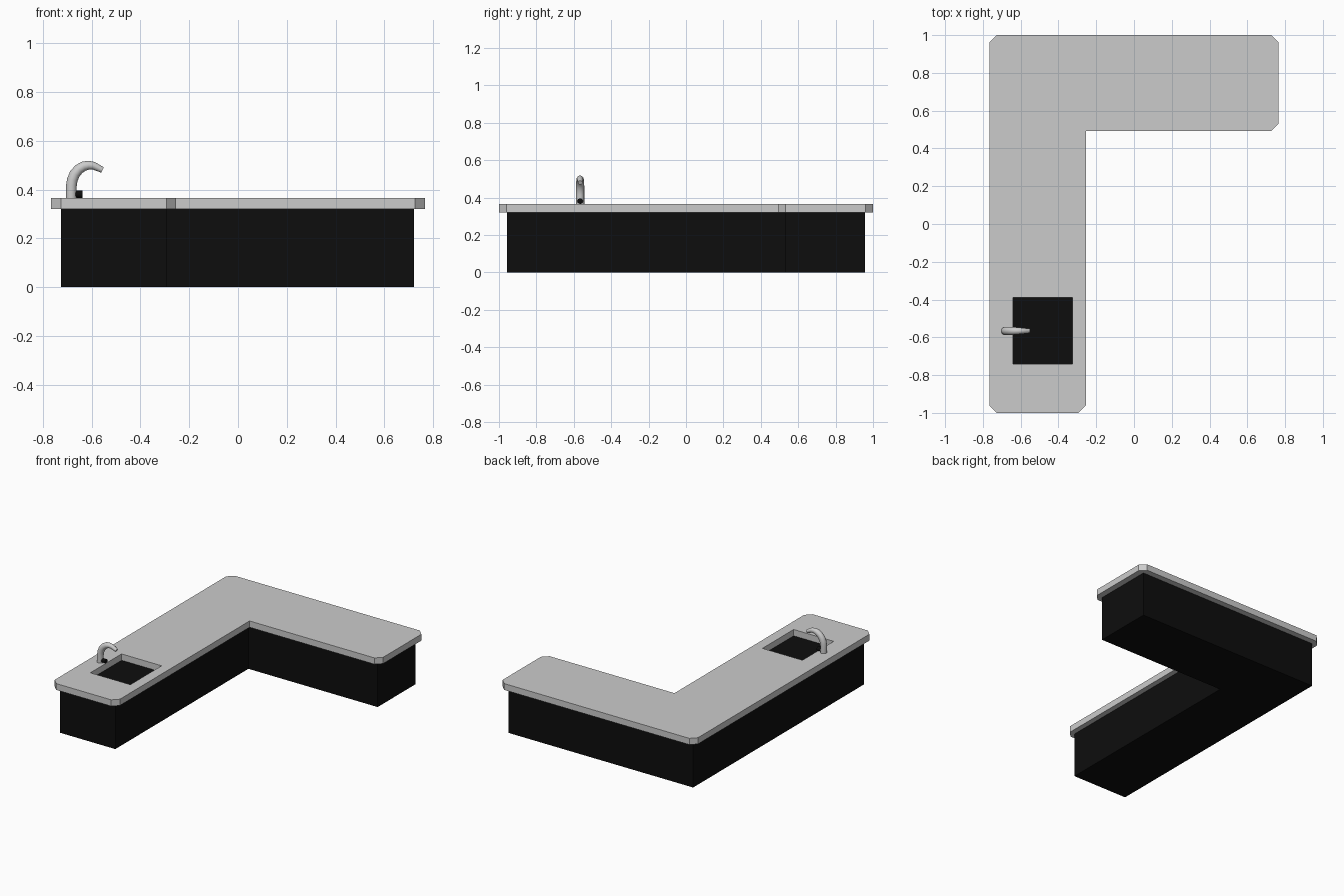
import bpy, bmesh, math
from mathutils import Vector

if "Cube" in bpy.data.objects:
    bpy.data.objects.remove(bpy.data.objects["Cube"])

black = bpy.data.materials.new("black")
black.diffuse_color = (0.004, 0.004, 0.004, 1)
black.use_nodes = True
black.node_tree.nodes["Principled BSDF"].inputs["Base Color"].default_value = black.diffuse_color


def make_object(name, bm, material=None):
    bmesh.ops.recalc_face_normals(bm, faces=bm.faces)
    mesh = bpy.data.meshes.new(name)
    bm.to_mesh(mesh)
    bm.free()
    obj = bpy.data.objects.new(name, mesh)
    bpy.context.collection.objects.link(obj)
    if material:
        mesh.materials.append(material)
    return obj


def slab(name, outline, z0, z1, material=None):
    """Extrude a flat outline from z0 to z1."""
    bm = bmesh.new()
    face = bm.faces.new([bm.verts.new((x, y, z0)) for x, y in outline])
    top = bmesh.ops.extrude_face_region(bm, geom=[face])
    verts = [g for g in top["geom"] if isinstance(g, bmesh.types.BMVert)]
    bmesh.ops.translate(bm, verts=verts, vec=(0, 0, z1 - z0))
    return make_object(name, bm, material)


def tube(name, path, sides, material=None):
    """Sweep a circle along (x, z, radius) points in the plane y = FAUCET_Y."""
    bm = bmesh.new()
    rings = []
    for i, (x, z, r) in enumerate(path):
        a, b = path[max(i - 1, 0)], path[min(i + 1, len(path) - 1)]
        t = Vector((b[0] - a[0], 0, b[1] - a[1])).normalized()
        n = Vector((-t.z, 0, t.x))
        ring = []
        for k in range(sides):
            ang = 2 * math.pi * k / sides
            off = n * math.cos(ang) * r + Vector((0, math.sin(ang) * r, 0))
            ring.append(bm.verts.new(Vector((x, FAUCET_Y, z)) + off))
        rings.append(ring)
    for lo, hi in zip(rings, rings[1:]):
        for k in range(sides):
            j = (k + 1) % sides
            bm.faces.new((lo[k], lo[j], hi[j], hi[k]))
    bm.faces.new(rings[0])
    bm.faces.new(rings[-1])
    obj = make_object(name, bm, material)
    bpy.context.view_layer.objects.active = obj
    obj.select_set(True)
    bpy.ops.object.shade_smooth_by_angle(angle=math.radians(40))
    obj.select_set(False)
    return obj


FAUCET_Y = -0.566
BASE_TOP, COUNTER_TOP = 0.32, 0.365

# L-shaped cabinet
slab("cabinet", [(-0.726, -0.957), (-0.292, -0.957), (-0.292, 0.533),
                 (0.722, 0.533), (0.722, 0.957), (-0.726, 0.957)],
     0, BASE_TOP, black)

# L-shaped countertop with clipped outer corners
X, C = 0.766, 0.04
counter = slab("countertop",
               [(-X + C, -1), (-0.254 - C, -1), (-0.254, -1 + C), (-0.254, 0.492),
                (X - C, 0.492), (X, 0.492 + C), (X, 1 - C), (X - C, 1),
                (-X + C, 1), (-X, 1 - C), (-X, -1 + C)], BASE_TOP, COUNTER_TOP)

# Sink opening cut through the countertop
sx0, sx1, sy0, sy1 = -0.64, -0.326, -0.74, -0.39
cutter = slab("sink_cutter", [(sx0, sy0), (sx1, sy0), (sx1, sy1), (sx0, sy1)], 0.28, 0.42)
cutter.hide_render = True
cut = counter.modifiers.new("sink", 'BOOLEAN')
cut.operation = 'DIFFERENCE'
cut.solver = 'EXACT'
cut.object = cutter
bpy.context.view_layer.objects.active = counter
bpy.ops.object.modifier_apply(modifier="sink")
bpy.data.objects.remove(cutter)

# Curved tapering faucet
tube("faucet", [(-0.683, COUNTER_TOP, 0.022), (-0.683, 0.415, 0.022),
                (-0.679, 0.44, 0.022), (-0.669, 0.464, 0.022),
                (-0.652, 0.484, 0.021), (-0.632, 0.496, 0.020),
                (-0.612, 0.500, 0.018), (-0.592, 0.498, 0.016),
                (-0.573, 0.489, 0.014), (-0.555, 0.480, 0.012)], 16)

# Black faucet knob
tube("faucet_knob", [(-0.675, 0.381, 0.0145), (-0.638, 0.381, 0.0145)], 16, black)
